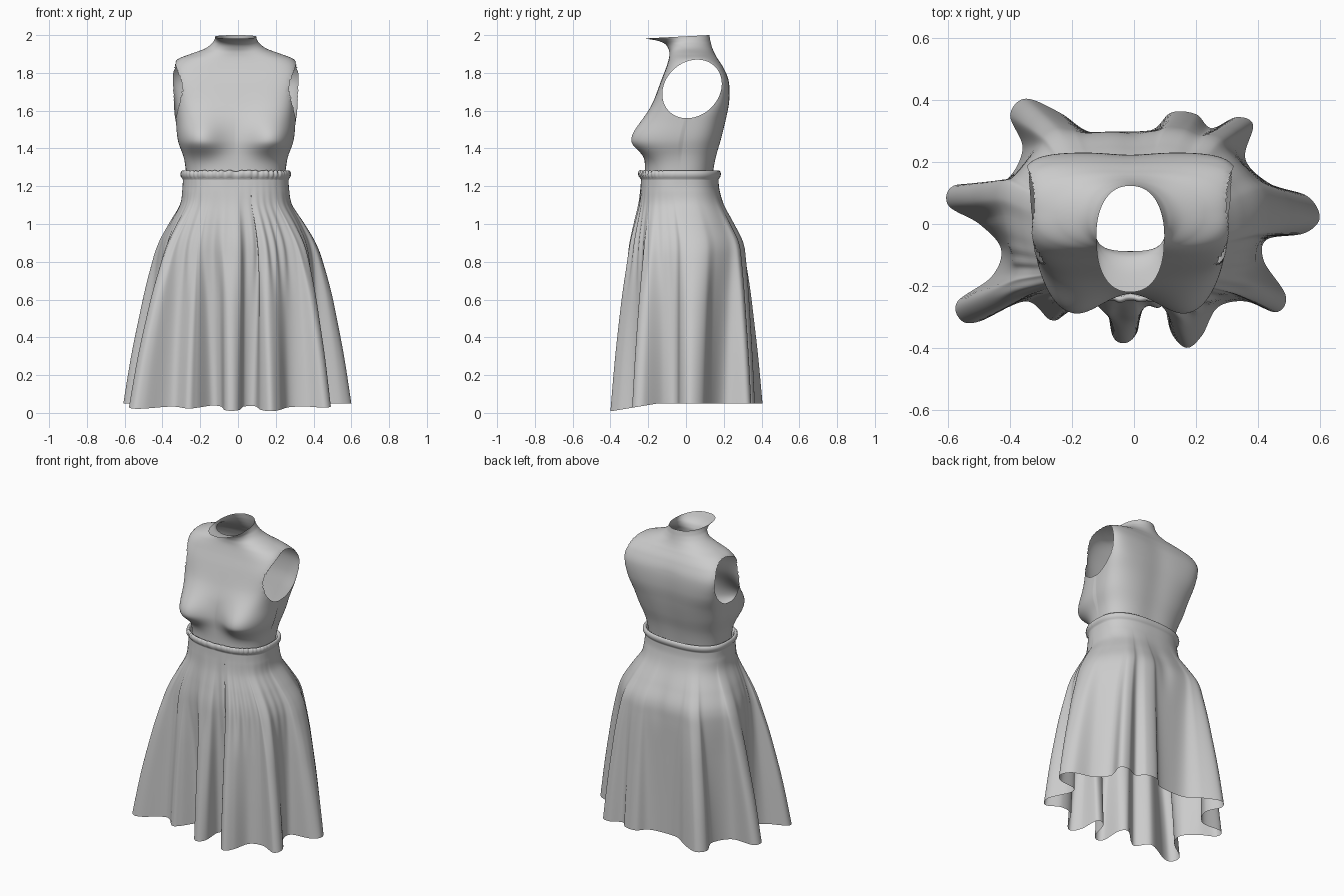
import bpy, bmesh, math

if "Cube" in bpy.data.objects:
    bpy.data.objects.remove(bpy.data.objects["Cube"])

CX = -0.012  # the body sits slightly left of centre

fabric = bpy.data.materials.new("grey_fabric")
fabric.diffuse_color = (0.6, 0.6, 0.6, 1)
fabric.use_nodes = True
fabric.node_tree.nodes["Principled BSDF"].inputs["Base Color"].default_value = fabric.diffuse_color


def spline(pts, t, closed=False):
    """Catmull-Rom point at t (in control-point units)."""
    n = len(pts)
    i = int(math.floor(t))
    if not closed:
        i = min(i, n - 2)
    f = t - i
    pick = (lambda k: pts[k % n]) if closed else (lambda k: pts[max(0, min(n - 1, k))])
    return [0.5 * (2 * b + (c - a) * f + (2 * a - 5 * b + 4 * c - d) * f * f
                   + (3 * b - a - 3 * c + d) * f ** 3)
            for a, b, c, d in zip(pick(i - 1), pick(i), pick(i + 1), pick(i + 2))]


def loft(name, rings, edit=None):
    bm = bmesh.new()
    rows = [[bm.verts.new(p) for p in r] for r in rings]
    n = len(rows[0])
    for a, b in zip(rows, rows[1:]):
        for i in range(n):
            j = (i + 1) % n
            bm.faces.new((a[i], a[j], b[j], b[i]))
    if edit:
        edit(bm)
    for f in bm.faces:
        f.smooth = True
    me = bpy.data.meshes.new(name)
    bm.to_mesh(me)
    bm.free()
    ob = bpy.data.objects.new(name, me)
    me.materials.append(fabric)
    bpy.context.collection.objects.link(ob)
    return ob


def spow(v, e):
    return math.copysign(abs(v) ** e, v)


def clamp(v, lo=0.0, hi=1.0):
    return max(lo, min(hi, v))


# ---- bodice: z back, z front, half width, y front, y back, squareness
BODY = [
    (1.20, 1.20, .262, -.222, .140, 2.6),
    (1.28, 1.28, .268, -.218, .150, 2.6),
    (1.36, 1.36, .280, -.218, .165, 2.7),
    (1.45, 1.45, .305, -.220, .190, 2.9),
    (1.55, 1.55, .318, -.205, .213, 3.4),
    (1.65, 1.65, .328, -.170, .230, 4.6),
    (1.75, 1.75, .338, -.135, .228, 5.5),
    (1.82, 1.82, .338, -.108, .203, 4.6),
    (1.87, 1.87, .310, -.092, .172, 3.0),
    (1.90, 1.90, .240, -.088, .153, 2.2),
    (1.93, 1.925, .165, -.092, .140, 2.0),
    (1.96, 1.952, .126, -.110, .131, 2.0),
    (1.985, 1.97, .112, -.150, .126, 2.1),
    (2.00, 1.982, .110, -.220, .123, 2.3),
]


def body_ring(t, n=200):
    zb, zf, hw, yf, yb, e = spline(BODY, t)
    ring = []
    for i in range(n):
        a = 2 * math.pi * i / n
        # even spacing along the outline instead of bunching at the corners
        k = (abs(math.cos(a)) ** e + abs(math.sin(a)) ** e) ** (-1 / e)
        s, x = k * math.sin(a), hw * k * math.cos(a)
        y = (yf + yb) / 2 + (yb - yf) / 2 * s
        z = zf + (zb - zf) * (s + 1) / 2
        # back is wider than the chest, fading out at the neck
        x *= 1 + 0.27 * (y - 0.04) * clamp((1.93 - z) / .1)
        # bust on the front, shallow spine groove on the back
        if s < 0:
            sz = 0.12 if z > 1.44 else 0.075
            b = math.exp(-(abs(abs(x) - .20) / .12) ** 2.2 - ((z - 1.44) / sz) ** 2)
            y -= 0.095 * math.sqrt(-s) * b
            x *= 1 + 0.05 * b
        else:
            y -= 0.008 * s * math.exp(-(x / .09) ** 2) * clamp((1.9 - z) / .15)
        ring.append((x + CX, y, z))
    return ring


HY, HZ, RY, RZ = 0.032, 1.715, 0.155, 0.155


def hole_coords(p):
    return (p.y - HY - 0.18 * (p.z - HZ)) / RY, (p.z - HZ) / RZ


def cut_armholes(bm):
    dead = [f for f in bm.faces
            if abs(f.calc_center_median().x - CX) > 0.2
            and math.hypot(*hole_coords(f.calc_center_median())) < 1]
    bmesh.ops.delete(bm, geom=dead, context='FACES')
    for v in bm.verts:
        u, w = hole_coords(v.co)
        r = math.hypot(u, w)
        if v.is_boundary and r < 1.3 and abs(v.co.x - CX) > 0.2:
            v.co.z = HZ + RZ * w / r
            v.co.y = HY + RY * u / r + 0.18 * (v.co.z - HZ)


loft("bodice", [body_ring((len(BODY) - 1) * k / 130) for k in range(131)], cut_armholes)

# ---- skirt: hem outline seen from above, counter-clockwise
HEM = [
    (.60, .02), (.56, .09), (.44, .13), (.36, .21), (.385, .32), (.33, .345),
    (.25, .31), (.20, .355), (.12, .36), (.06, .305), (-.05, .29), (-.15, .30),
    (-.24, .36), (-.35, .405), (-.40, .35), (-.36, .24), (-.43, .13), (-.58, .125),
    (-.60, .06), (-.50, .0), (-.43, -.08), (-.46, -.17), (-.57, -.25), (-.56, -.31),
    (-.50, -.315), (-.35, -.25), (-.27, -.31), (-.22, -.29), (-.14, -.22), (-.09, -.25),
    (-.07, -.36), (-.03, -.385), (.01, -.35), (.03, -.25), (.09, -.24), (.12, -.35),
    (.17, -.40), (.22, -.36), (.27, -.27), (.36, -.25), (.46, -.285), (.49, -.23),
    (.42, -.12), (.43, -.05), (.55, -.03),
]
# hanging form without folds: z, half width, y front, y back, fold amount
FORM = [
    (0.00, .390, -.28, .305, 1.0),
    (0.30, .390, -.28, .305, .80),
    (0.60, .390, -.28, .305, .54),
    (0.80, .390, -.28, .305, .30),
    (0.90, .375, -.277, .295, .19),
    (1.00, .335, -.264, .248, .10),
    (1.10, .290, -.249, .200, .03),
    (1.18, .283, -.242, .178, .0),
    (1.235, .280, -.238, .172, .0),
]
# rolled waistband: z, outward offset
ROLL = [(1.243, .005), (1.252, .011), (1.265, .013), (1.277, .010),
        (1.283, .003), (1.278, -.006), (1.26, -.010), (1.23, -.012)]
N = 450


def skirt_ring(z0, hw, yf, yb, fold, off=0.0):
    ring = []
    for i in range(N):
        hx, hy = spline(HEM, len(HEM) * i / N, True)
        a = math.atan2(hy / .38, hx / .6)
        c, s = math.cos(a), math.sin(a)
        front = max(0.0, -s)
        # fine gathers that start under the waistband
        g = math.sin(38 * a + 2 * math.sin(5 * a)) * front
        gather = 0.007 * g * math.exp(-((z0 - .85) / .2) ** 2)
        ruffle = 0.003 * front * (math.sin(31 * a + 3 * math.sin(7 * a))
                                  + math.sin(53 * a)) if off else 0
        r = off + gather + ruffle * 0.7
        e = 0.72 if s > 0 else 0.85
        bx = CX * clamp((z0 - .6) / .5) + (hw + r) * spow(c, .8)
        by = (yf + yb) / 2 + ((yb - yf) / 2 + r) * spow(s, e)
        # seat of the body showing through the back
        if s > 0:
            by -= 0.012 * s * math.exp(-(bx / .05) ** 2 - ((z0 - .9) / .15) ** 2)
        lift = (0.05 + 0.04 * clamp((hy + .15) / .24, -1, 0)) * max(0, 1 - z0 / .5)
        ring.append((bx + (hx - bx) * fold, by + (hy - by) * fold,
                     z0 + lift + ruffle * 0.7))
    return ring


rings = [skirt_ring(*spline(FORM, (len(FORM) - 1) * k / 72)) for k in range(73)]
rings += [skirt_ring(z, *FORM[-1][1:4], 0.0, o) for z, o in ROLL]
loft("skirt", rings)
